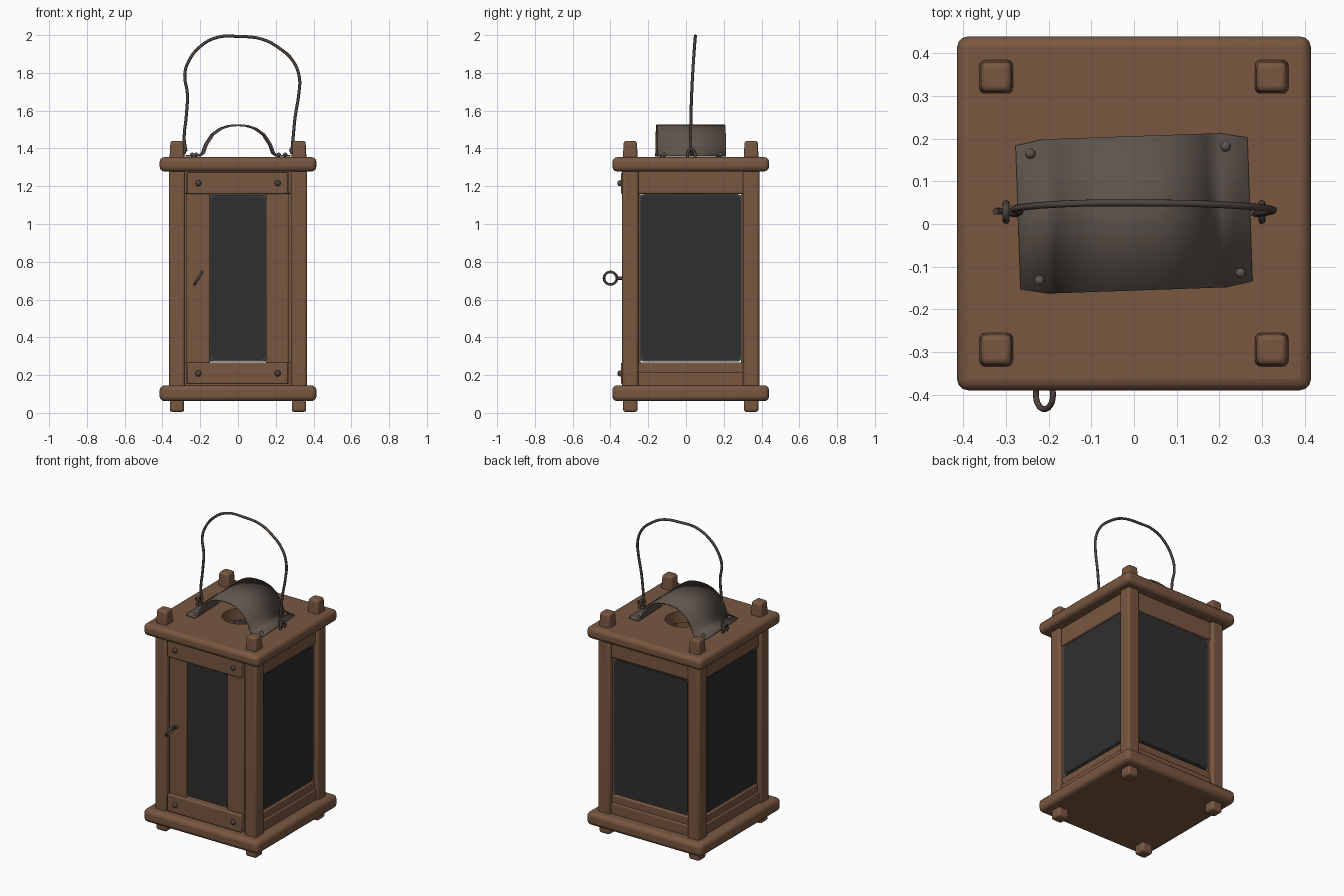
import bpy, math
from mathutils import Vector

old = bpy.data.objects.get("Cube")
if old:
    bpy.data.objects.remove(old, do_unlink=True)


def material(name, rgb):
    m = bpy.data.materials.new(name)
    m.use_nodes = True
    m.diffuse_color = (*rgb, 1)
    b = m.node_tree.nodes["Principled BSDF"]
    b.inputs["Base Color"].default_value = (*rgb, 1)
    b.inputs["Roughness"].default_value = 0.7
    return m


WOOD = material("brown wood", (0.19, 0.095, 0.052))
TIN = material("grey tin", (0.115, 0.09, 0.075))
WIRE = material("dark iron", (0.075, 0.058, 0.048))
GLASS = material("dark glass", (0.028, 0.028, 0.028))
RIM = material("glass edge", (0.06, 0.058, 0.055))
CY = 0.025  # depth centre of the lantern body


def smooth(ob, angle=40):
    bpy.ops.object.select_all(action='DESELECT')
    ob.select_set(True)
    bpy.context.view_layer.objects.active = ob
    bpy.ops.object.shade_smooth_by_angle(angle=math.radians(angle))


def mesh_object(name, verts, faces, mat):
    me = bpy.data.meshes.new(name)
    me.from_pydata(verts, [], faces)
    me.materials.append(mat)
    ob = bpy.data.objects.new(name, me)
    bpy.context.collection.objects.link(ob)
    return ob


def box(name, lo, hi, mat=WOOD, bevel=0.01, taper=1.0):
    """Box between two corners; its top may taper."""
    lo, hi = Vector(lo), Vector(hi)
    c = (lo + hi) / 2
    verts = []
    for z, k in ((lo.z, 1), (hi.z, taper)):
        for x, y in ((lo.x, lo.y), (hi.x, lo.y), (hi.x, hi.y), (lo.x, hi.y)):
            verts.append((c.x + (x - c.x) * k, c.y + (y - c.y) * k, z))
    faces = [(3, 2, 1, 0), (4, 5, 6, 7)]
    faces += [(i, (i + 1) % 4, (i + 1) % 4 + 4, i + 4) for i in range(4)]
    ob = mesh_object(name, verts, faces, mat)
    if bevel:
        mod = ob.modifiers.new("Bevel", 'BEVEL')
        mod.width, mod.segments = bevel, 3
    smooth(ob, 50)
    return ob


def wire(name, points, radius, mat=WIRE, cyclic=False):
    cu = bpy.data.curves.new(name, 'CURVE')
    cu.dimensions = '3D'
    cu.bevel_depth, cu.bevel_resolution, cu.resolution_u = radius, 2, 4
    cu.use_fill_caps = True
    sp = cu.splines.new('BEZIER')
    sp.bezier_points.add(len(points) - 1)
    sp.use_cyclic_u = cyclic
    for bp, p in zip(sp.bezier_points, points):
        bp.co = p
        bp.handle_left_type = bp.handle_right_type = 'AUTO'
    cu.materials.append(mat)
    ob = bpy.data.objects.new(name, cu)
    bpy.context.collection.objects.link(ob)
    return ob


def rivet(name, loc, mat, r=0.014):
    bpy.ops.mesh.primitive_uv_sphere_add(segments=12, ring_count=8, radius=r, location=loc)
    ob = bpy.context.object
    ob.name = name
    ob.data.materials.append(mat)
    smooth(ob)
    return ob


def pane(name, width, z0, z1, place, mat, grow=0.0, depth=0.02, r=0.025):
    """Rounded upright slab; place maps (across, outward, up) to space."""
    w, pts = width / 2 + grow, []
    z0, z1 = z0 - grow, z1 + grow
    corners = ((w - r, z1 - r, 0), (r - w, z1 - r, 90), (r - w, z0 + r, 180), (w - r, z0 + r, 270))
    for cx, cz, start in corners:
        for k in range(5):
            a = math.radians(start + k * 22.5)
            pts.append((cx + r * math.cos(a), cz + r * math.sin(a)))
    n = len(pts)
    verts = [place(u, o, z) for o in (0, -depth) for u, z in pts]
    faces = [tuple(range(n)), tuple(range(2 * n - 1, n - 1, -1))]
    faces += [(i, i + n, (i + 1) % n + n, (i + 1) % n) for i in range(n)]
    return mesh_object(name, verts, faces, mat)


# Base and roof boards
box("base_board", (-0.415, -0.39, 0.062), (0.415, 0.44, 0.146), bevel=0.026)
roof = box("roof_board", (-0.415, -0.39, 1.278), (0.415, 0.44, 1.354), bevel=0.026)

# Round smoke hole in the roof
bpy.ops.mesh.primitive_cylinder_add(vertices=32, radius=0.11, depth=0.3, location=(0, CY, 1.32))
cutter = bpy.context.object
cutter.name = "smoke_hole_cutter"
cutter.data.materials.append(WOOD)
cutter.hide_render = True
cutter.hide_set(True)
cutter.display_type = 'WIRE'
cut = roof.modifiers.new("Smoke hole", 'BOOLEAN')
cut.object, cut.operation, cut.solver = cutter, 'DIFFERENCE', 'EXACT'

# Corner posts with feet and peg tops
for sx, side in ((-1, "right"), (1, "left")):
    for sy, end in ((-1, "front"), (1, "back")):
        x, y = sx * 0.323, CY + sy * 0.32
        tag = f"{end}_{side}"
        box(tag + "_post", (x - 0.043, y - 0.043, 0.13), (x + 0.043, y + 0.043, 1.29), bevel=0.014)
        box(tag + "_foot", (x - 0.038, y - 0.038, 0.005), (x + 0.038, y + 0.038, 0.08), bevel=0.013)
        box(tag + "_peg", (x - 0.04, y - 0.04, 1.34), (x + 0.04, y + 0.04, 1.44), bevel=0.013, taper=0.86)

# Side and back walls: rails, sloped sill and glass
walls = {
    "left": lambda u, o, z: (0.335 + o, CY + u, z),
    "right": lambda u, o, z: (-0.335 - o, CY - u, z),
    "back": lambda u, o, z: (-u, CY + 0.332 + o, z),
}
for side, place in walls.items():
    def rail(name, z0, z1, out):
        a, b = place(-0.283, -0.05, z0), place(0.283, out, z1)
        box(name, [min(p) for p in zip(a, b)], [max(p) for p in zip(a, b)], bevel=0.008)
    rail(side + "_top_rail", 1.16, 1.282, 0.012)
    rail(side + "_bottom_rail", 0.14, 0.215, 0.016)
    rail(side + "_sill", 0.19, 0.266, 0.006)
    for s in (-1, 1):
        a, b = place(s * 0.265, -0.04, 0.25), place(s * 0.295, 0.0, 1.17)
        box(side + "_glass_bead", [min(p) for p in zip(a, b)], [max(p) for p in zip(a, b)], bevel=0.005)
    pane(side + "_glass_edge", 0.53, 0.28, 1.15, place, RIM, grow=0.008)
    pane(side + "_glass", 0.53, 0.28, 1.15,
         lambda u, o, z: place(u, o + 0.004, z), GLASS)

# Front door: stiles, cross rails, glass and rivets
box("door_right_stile", (-0.272, -0.325, 0.152), (-0.148, -0.275, 1.274), bevel=0.008)
box("door_left_stile", (0.148, -0.325, 0.152), (0.268, -0.275, 1.274), bevel=0.008)
for name, z0, z1 in (("top", 1.158, 1.274), ("bottom", 0.152, 0.266)):
    box(f"door_{name}_rail", (-0.27, -0.345, z0), (0.265, -0.28, z1), bevel=0.008)
    for x in (-0.21, 0.21):
        rivet(f"door_{name}_rivet", (x, -0.348, (z0 + z1) / 2), WIRE, 0.016)


def front(u, o, z):
    return (u, -0.308 - o, z)


pane("door_glass_edge", 0.285, 0.28, 1.145, front, RIM, grow=0.008)
pane("door_glass", 0.285, 0.28, 1.145, lambda u, o, z: front(u, o + 0.004, z), GLASS)

# Door pull ring on a short shank
ring = []
for k in range(10):
    a = math.tau * k / 10
    ring.append((-0.21 + 0.02 * math.sin(a), -0.4 + 0.034 * math.cos(a), 0.713 + 0.033 * math.sin(a)))
wire("door_pull_ring", ring, 0.007, cyclic=True)
wire("door_pull_shank", [(-0.21, -0.31, 0.713), (-0.21, -0.37, 0.713)], 0.009)

# Arched tin smoke guard over the hole
half = [(0.272, 1.361), (0.205, 1.362), (0.186, 1.375), (0.17, 1.42),
        (0.135, 1.474), (0.09, 1.506), (0.045, 1.52)]
profile = [(-x, z) for x, z in half] + [(0, 1.523)] + half[::-1]
verts = [(x, y * (0.93 if abs(x) > 0.26 else 1), z) for y in (-0.181, 0.181) for x, z in profile]
n = len(profile)
guard = mesh_object("smoke_guard", verts, [(i, i + 1, i + 1 + n, i + n) for i in range(n - 1)], TIN)
guard.location.y = CY
guard.rotation_euler.z = math.radians(2)
thick = guard.modifiers.new("Thickness", 'SOLIDIFY')
thick.thickness, thick.offset = 0.009, 0
smooth(guard, 40)
for x, y in ((-0.243, 0.165), (0.215, 0.182), (-0.222, -0.132), (0.25, -0.115)):
    rivet("guard_rivet", (x, y, 1.366), TIN, 0.012)

# Wire bail handle with hooked ends and staples
path = [(-0.275, 1.385), (-0.285, 1.45), (-0.274, 1.57), (-0.268, 1.69), (-0.282, 1.79),
        (-0.262, 1.86), (-0.2, 1.94), (-0.11, 1.988), (0, 1.993), (0.13, 1.978), (0.22, 1.93),
        (0.29, 1.865), (0.325, 1.775), (0.322, 1.69), (0.303, 1.57), (0.292, 1.46), (0.285, 1.385)]
wire("bail_handle", [(x, 0.024 + 0.026 * max(0, (z - 1.4) / 0.6) ** 2, z) for x, z in path], 0.008)
for s, side in ((-1, "right"), (1, "left")):
    x = s * 0.3
    wire(side + "_staple", [(x, 0.008, 1.345), (x, 0.012, 1.385), (x, 0.028, 1.4),
                            (x, 0.044, 1.385), (x, 0.048, 1.345)], 0.008)
    wire(side + "_hook", [(s * 0.278, 0.026, 1.4), (s * 0.288, 0.028, 1.373),
                          (s * 0.312, 0.03, 1.37), (s * 0.325, 0.03, 1.39)], 0.008)
